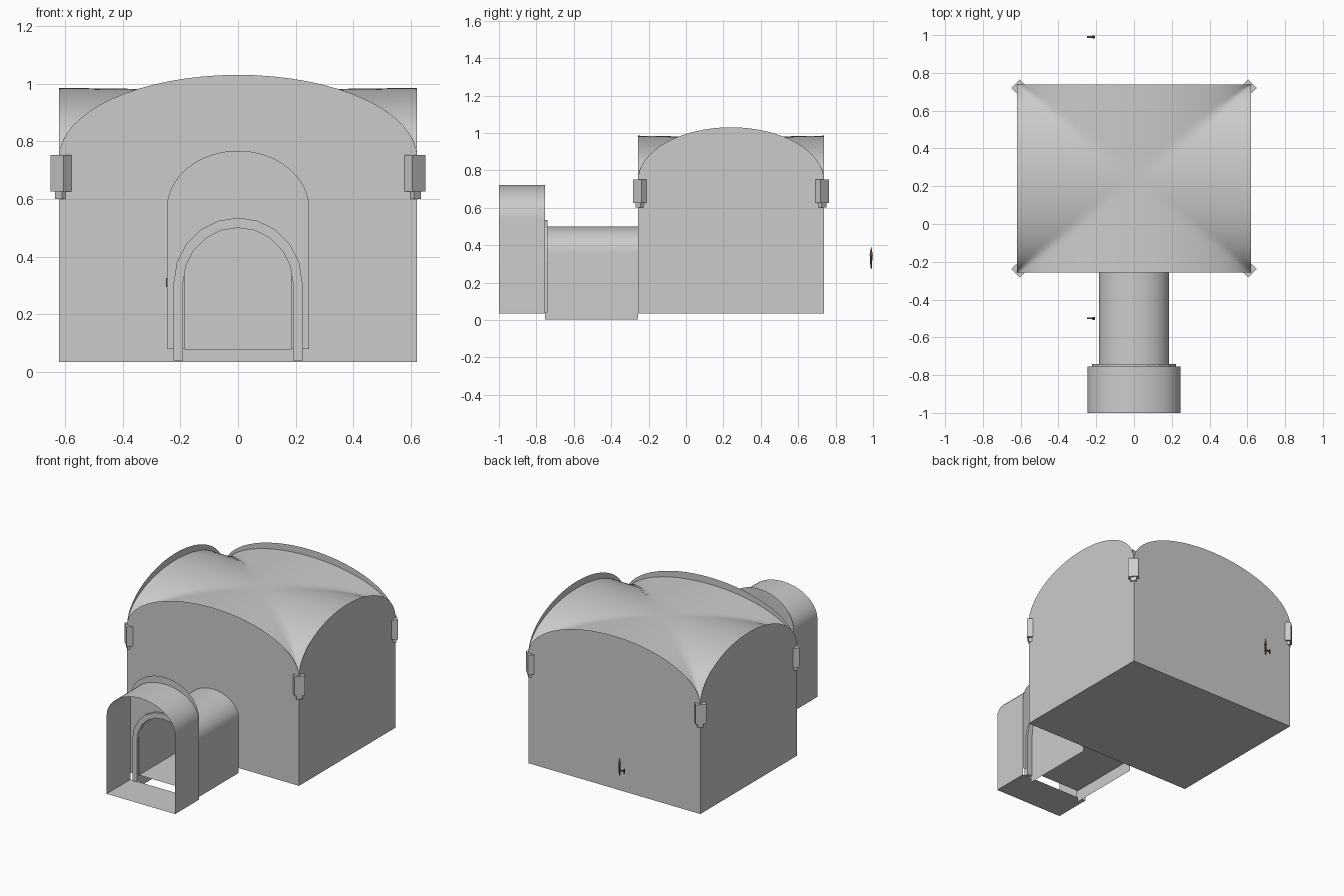
import bpy, bmesh
from math import sin, cos, pi, sqrt
from mathutils import Matrix, Vector

if "Cube" in bpy.data.objects:
    bpy.data.objects.remove(bpy.data.objects["Cube"])

FLOOR, X, Y0, Y1 = 0.035, 0.62, -0.257, 0.738   # vaulted room extents
YC, HY = (Y0 + Y1) / 2, (Y1 - Y0) / 2
PORCH_BACK = -0.755


def finish(name, bm, smooth=True, color=None):
    bmesh.ops.recalc_face_normals(bm, faces=bm.faces)
    me = bpy.data.meshes.new(name)
    bm.to_mesh(me)
    bm.free()
    ob = bpy.data.objects.new(name, me)
    bpy.context.collection.objects.link(ob)
    if color:
        mat = bpy.data.materials.new(name)
        mat.diffuse_color = color
        mat.use_nodes = True
        mat.node_tree.nodes["Principled BSDF"].inputs["Base Color"].default_value = mat.diffuse_color
        me.materials.append(mat)
    if smooth:
        bpy.ops.object.select_all(action='DESELECT')
        ob.select_set(True)
        bpy.context.view_layer.objects.active = ob
        bpy.ops.object.shade_smooth_by_angle()
    return ob


def arch(hw, base, spring, peak, n=32):
    """Upright legs with a half ellipse on top, left to right."""
    curve = [(-hw * cos(pi * i / n), spring + (peak - spring) * sin(pi * i / n))
             for i in range(n + 1)]
    return [(-hw, base)] + curve + [(hw, base)]


def strip(bm, a, b):
    va, vb = [bm.verts.new(p) for p in a], [bm.verts.new(p) for p in b]
    for i in range(len(a) - 1):
        bm.faces.new((va[i], va[i + 1], vb[i + 1], vb[i]))
    return va, vb


def tunnel(name, prof, y0, y1, floor):
    """Open-ended barrel tunnel with a flat floor."""
    bm = bmesh.new()
    strip(bm, [(x, y0, z) for x, z in prof], [(x, y1, z) for x, z in prof])
    hw = prof[-1][0]
    strip(bm, [(-hw, y0, floor), (hw, y0, floor)], [(-hw, y1, floor), (hw, y1, floor)])
    finish(name, bm)


def door_wall(name, outer, inner, y, sill=False, depth=0):
    """Arched wall (or trim) around an arched opening."""
    bm = bmesh.new()
    va, vb = strip(bm, [(x, y, z) for x, z in outer], [(x, y, z) for x, z in inner])
    if sill:
        bm.faces.new((va[0], vb[0], vb[-1], va[-1]))
    if depth:
        base = bm.faces[:]
        r = bmesh.ops.extrude_face_region(bm, geom=base, use_keep_orig=True)
        bmesh.ops.translate(bm, vec=(0, depth, 0),
                            verts=[v for v in r['geom'] if isinstance(v, bmesh.types.BMVert)])
    finish(name, bm, False)


def panel(name, pts):
    bm = bmesh.new()
    bm.faces.new([bm.verts.new(p) for p in pts])
    finish(name, bm, False)


# room walls and floor
door = arch(0.185, 0.08, 0.36, 0.5)
long_arch = arch(X, FLOOR, 0.745, 1.03)
side_arch = arch(HY, FLOOR, 0.745, 1.03)
door_wall("room_front_wall", long_arch, door, Y0, sill=True)
panel("room_back_wall", [(x, Y1, z) for x, z in long_arch])
for side, s in (("left", -1), ("right", 1)):
    panel("room_%s_wall" % side, [(s * X, YC + y, z) for y, z in side_arch])
panel("room_floor", [(-X, Y0, FLOOR), (X, Y0, FLOOR), (X, Y1, FLOOR), (-X, Y1, FLOOR)])

# groin vault: union of two crossing elliptical barrels
N = 48
bm = bmesh.new()
grid = []
for i in range(N + 1):
    row = []
    for j in range(N + 1):
        u, v = -cos(pi * i / N), -cos(pi * j / N)
        near = min(abs(u), abs(v))
        far = max(abs(u), abs(v))
        z = 0.74 + 0.245 * sqrt(max(0, 1 - near * near)) - 0.008 * (1 - far)
        row.append(bm.verts.new((u * X, YC + v * HY, z)))
    grid.append(row)
for i in range(N):
    for j in range(N):
        bm.faces.new((grid[i][j], grid[i + 1][j], grid[i + 1][j + 1], grid[i][j + 1]))
ob = finish("groin_vault", bm, False)
for p in ob.data.polygons:
    p.use_smooth = True

# corner corbels turned to face the diagonals
for sx in (-1, 1):
    for sy, y in ((-1, Y0 + 0.009), (1, Y1 - 0.009)):
        bm = bmesh.new()
        for w, d, z0, z1 in ((0.064, 0.038, 0.625, 0.752), (0.036, 0.024, 0.6, 0.625)):
            rot = Vector((sx, sy, 0)).to_track_quat('X', 'Z').to_matrix().to_4x4()
            bmesh.ops.create_cube(bm, size=1, matrix=Matrix.Translation(
                (sx * 0.614, y, (z0 + z1) / 2)) @ rot @ Matrix.Diagonal((d, w, z1 - z0, 1)))
        finish("corner_corbel", bm, False)

# passage and porch
tunnel("passage", arch(0.185, 0.003, 0.36, 0.5), PORCH_BACK, Y0, 0.08)
tunnel("porch", arch(0.247, FLOOR, 0.545, 0.722), -1.0, PORCH_BACK, FLOOR)
door_wall("porch_back_wall", arch(0.247, 0.08, 0.565, 0.767), door, PORCH_BACK)
door_wall("doorway_trim", arch(0.223, 0.04, 0.31, 0.535, 10), arch(0.19, 0.04, 0.31, 0.5, 10),
          PORCH_BACK - 0.015, depth=0.03)

# small torches
for y in (-0.5, 0.99):
    for name, r1, r2, z0, z1, col in (
            ("torch_handle", 0.004, 0.007, 0.275, 0.345, (0.12, 0.09, 0.07, 1)),
            ("torch_flame", 0.009, 0.001, 0.345, 0.39, (0.4, 0.2, 0.08, 1))):
        bm = bmesh.new()
        bmesh.ops.create_cone(bm, cap_ends=True, segments=8, radius1=r1, radius2=r2,
                              depth=z1 - z0, matrix=Matrix.Translation((-0.214, y, (z0 + z1) / 2)))
        finish(name, bm, False, col)
    bm = bmesh.new()
    for cx, cz, lx, lz in ((-0.23, 0.31, 0.036, 0.006), (-0.247, 0.31, 0.004, 0.03)):
        bmesh.ops.create_cube(bm, size=1, matrix=Matrix.Translation((cx, y, cz))
                              @ Matrix.Diagonal((lx, 0.008, lz, 1)))
    finish("torch_bracket", bm, False, (0.1, 0.1, 0.1, 1))
